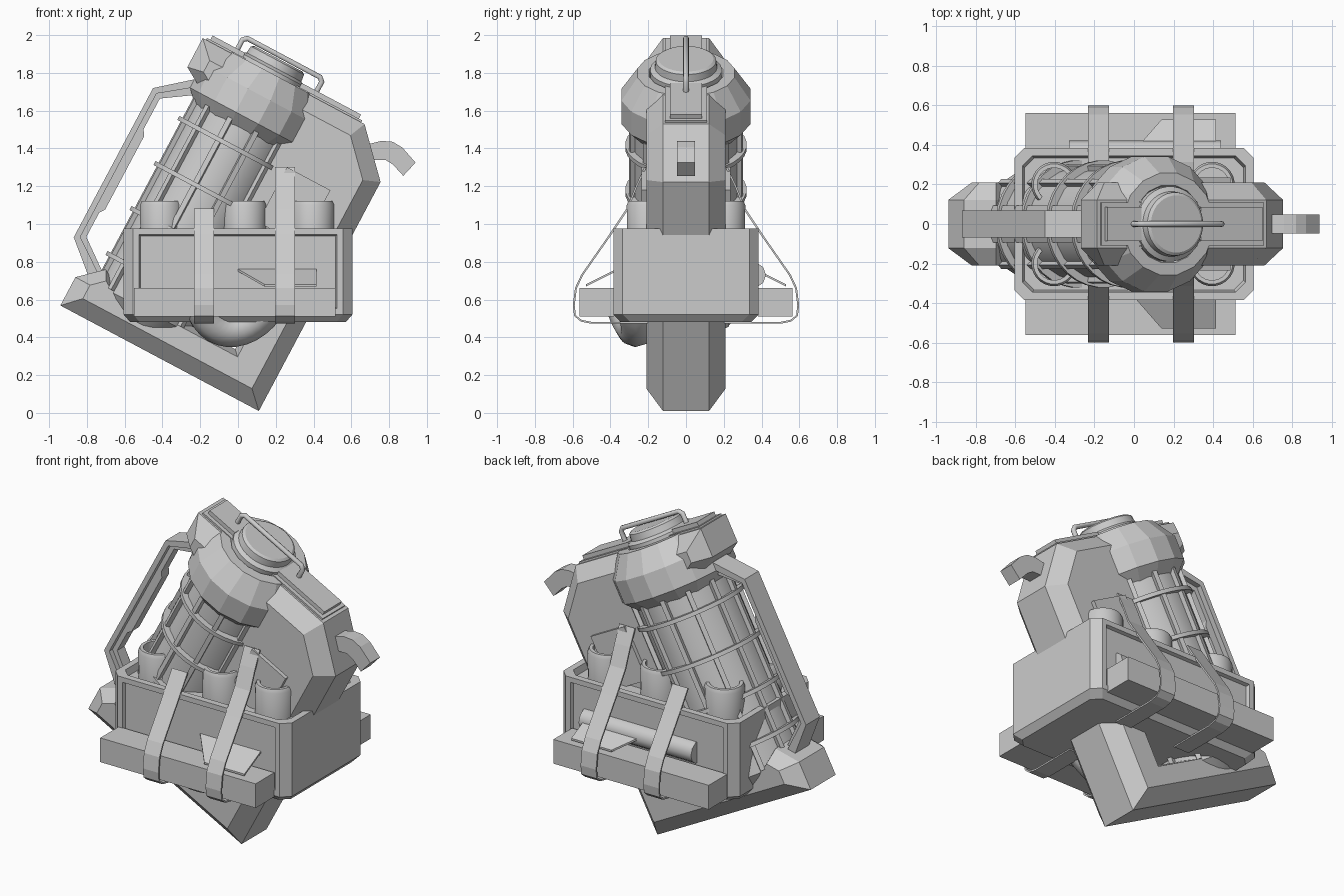
import bpy, bmesh, math
from mathutils import Matrix, Vector

if "Cube" in bpy.data.objects:
    bpy.data.objects.remove(bpy.data.objects["Cube"])

I = Matrix.Identity(4)
# Frame of the leaning pack: origin at the foot of the tank axis, tilted 28 degrees
T = Matrix.Translation((-0.582, 0, 0.378)) @ Matrix.Rotation(math.radians(28), 4, 'Y')


def finish(name, bm, M=I):
    bmesh.ops.recalc_face_normals(bm, faces=bm.faces)
    bm.transform(M)
    me = bpy.data.meshes.new(name)
    bm.to_mesh(me)
    bm.free()
    ob = bpy.data.objects.new(name, me)
    bpy.context.collection.objects.link(ob)
    return ob


def loft(rings):
    bm = bmesh.new()
    rows = [[bm.verts.new(p) for p in r] for r in rings]
    n = len(rows[0])
    for a, b in zip(rows, rows[1:]):
        for i in range(n):
            bm.faces.new((a[i], a[(i + 1) % n], b[(i + 1) % n], b[i]))
    bm.faces.new(rows[0])
    bm.faces.new(rows[-1])
    return bm


def lathe(name, prof, n, M=T, smooth=False):
    rings = [[(r * math.cos(math.tau * (i + .5) / n), r * math.sin(math.tau * (i + .5) / n), h)
              for i in range(n)] for r, h in prof]
    ob = finish(name, loft(rings), M)
    if smooth:
        bpy.context.view_layer.objects.active = ob
        ob.select_set(True)
        bpy.ops.object.shade_smooth_by_angle()
        ob.select_set(False)
    return ob


def prism(name, pts, half, M=T):
    return finish(name, loft([[(u, y, v) for u, v in pts] for y in (-half, half)]), M)


def box(name, x0, x1, y0, y1, z0, z1, M=I):
    return finish(name, loft([[(x0, y0, z), (x1, y0, z), (x1, y1, z), (x0, y1, z)]
                              for z in (z0, z1)]), M)


def inset(pts):
    """Move each edge of a counter-clockwise outline inwards by its own distance."""
    out = []
    for i, (u, v, d) in enumerate(pts):
        p, q = pts[i - 1], pts[(i + 1) % len(pts)]
        a = Vector((u - p[0], v - p[1])).normalized()
        b = Vector((q[0] - u, q[1] - v)).normalized()
        na, nb = Vector((-a.y, a.x)), Vector((-b.y, b.x))
        det = na.x * nb.y - na.y * nb.x
        out.append((u + (p[2] * nb.y - d * na.y) / det, v + (na.x * d - nb.x * p[2]) / det))
    return out


def rod(name, pts, r, M=I, smooth=True):
    cu = bpy.data.curves.new(name, 'CURVE')
    cu.dimensions = '3D'
    cu.bevel_depth, cu.bevel_resolution, cu.use_fill_caps = r, 3, True
    sp = cu.splines.new('POLY')
    sp.points.add(len(pts) - 1)
    for p, c in zip(sp.points, pts):
        p.co = (*(M @ Vector(c)), 1)
    ob = bpy.data.objects.new(name, cu)
    bpy.context.collection.objects.link(ob)
    return ob


# Pack frame: C-shaped outline (u, v, bevel of the edge that follows), chamfered rims
B = .088
outline = [(-.406, 0, B), (.784, 0, B), (.784, 1.373, B), (.565, 1.604, B), (-.405, 1.604, B),
           (-.405, 1.43, .06), (-.19, 1.30, .03), (-.1, .5, .03), (.52, .5, .03), (.52, .23, .03),
           (-.2, .23, .03), (-.283, .282, .06), (-.406, .17, B)]
mid, face = [(u, v) for u, v, d in outline], inset(outline)
finish("pack_frame", loft([[(u, y, v) for u, v in ring] for ring, y in
                           ((face, -.21), (mid, -.122), (mid, .122), (face, .21))]), T)
box("side_plate", .31, .57, -.235, .235, .88, 1.21, T)

# Tank with rings and ribs
lathe("tank", [(.2, .1), (.285, .19), (.285, 1.35)], 24, smooth=True)
for i, v in enumerate((.36, .63, .9, 1.17)):
    lathe(f"tank_ring_{i}", [(.28, v - .012), (.322, v - .012), (.322, v + .012), (.28, v + .012)], 32,
          smooth=True)
for i in range(12):
    box(f"tank_rib_{i}", .27, .308, -.014, .014, .2, 1.3,
        T @ Matrix.Rotation(math.tau * (i + .5) / 12, 4, 'Z'))

# Collar, lid and lid handle
lathe("collar", [(.28, 1.27), (.348, 1.34), (.348, 1.48), (.262, 1.61), (.2, 1.61), (.19, 1.59)], 16)
lathe("lid", [(.19, 1.57), (.19, 1.63), (.165, 1.645), (.16, 1.685), (.145, 1.695)], 32, smooth=True)
for n, a, b in (("rear", -.385, -.15), ("front", .15, .545)):
    box(f"top_plate_{n}", a, b, -.11, .11, 1.59, 1.615, T)
    box(f"top_plate_cap_{n}", a + .02, b - .02, -.085, .085, 1.61, 1.64, T)
rod("lid_handle", [(-.215, 0, 1.61), (-.215, 0, 1.695), (-.195, 0, 1.713), (.24, 0, 1.713),
                   (.26, 0, 1.695), (.26, 0, 1.61)], .015, T)

# Carrying handle
prism("carry_handle", [(-.3, 1.425), (-.513, 1.247), (-.513, .352), (-.34, .2),
                       (-.31, .245), (-.483, .37), (-.483, 1.23), (-.28, 1.385)], .068)
prism("carry_handle_inner", [(-.29, 1.40), (-.49, 1.235), (-.49, .365), (-.32, .22), (-.29, .26),
                             (-.455, .385), (-.455, .53), (-.435, .56), (-.435, 1.0), (-.455, 1.03),
                             (-.455, 1.215), (-.26, 1.345)], .036)

# Spout on the right
prism("spout", [(.68, 1.42), (.76, 1.44), (.82, 1.435), (.87, 1.405), (.94, 1.325), (.875, 1.255),
                (.82, 1.315), (.78, 1.34), (.68, 1.34)], .047, I)


# Crate: chamfered corners, recessed long sides, rim on top
def octo(x, y, z, c=.05):
    return [(-x + c, -y, z), (x - c, -y, z), (x, -y + c, z), (x, y - c, z),
            (x - c, y, z), (-x + c, y, z), (-x, y - c, z), (-x, -y + c, z)]


bm = loft([octo(.57, .345, .48), octo(.605, .385, .52), octo(.605, .385, .975),
           octo(.565, .345, .975), octo(.555, .335, .935)])
bm.normal_update()
sides = [f for f in bm.faces if abs(f.normal.y) > .99 and f.calc_area() > .3]
bmesh.ops.recalc_face_normals(bm, faces=bm.faces)
bmesh.ops.inset_individual(bm, faces=sides, thickness=.045, depth=0)
bmesh.ops.inset_individual(bm, faces=sides, thickness=.01, depth=-.02)
finish("crate", bm)

for side, s in (("front", -1), ("back", 1)):
    # Open cups standing in the crate
    for i, x in enumerate((-.405, .035, .395)):
        lathe(f"cup_{side}_{i}", [(.112, .9), (.115, 1.1), (.105, 1.122), (.085, 1.122), (.085, .98)], 24,
              Matrix.Translation((x, s * .2, 0)), True)
    # Beam held by the straps
    y0, y1 = sorted((s * .38, s * .563))
    box(f"beam_{side}", -.55, .515, y0, y1, .51, .66)
    # Straps
    path = [(.31, 1.08), (.40, .945), (.55, .73), (.583, .66), (.594, .57), (.588, .515), (.555, .488),
            (.5, .477), (.2, .477)]
    for n, x, top in (("short", -.18, []), ("long", .25, [(.215, 1.3), (.262, 1.2)])):
        bm = bmesh.new()
        rows = [[bm.verts.new((x + dx, s * y, z)) for dx in (-.053, .053)] for y, z in top + path]
        for a, b in zip(rows, rows[1:]):
            bm.faces.new((a[0], a[1], b[1], b[0]))
        ob = finish(f"strap_{n}_{side}", bm)
        md = ob.modifiers.new("thickness", 'SOLIDIFY')
        md.thickness, md.offset = .01, 0
    # Small slanted flap tucked under the long strap
    flap = [(0, .37, .755), (.14, .53, .675), (.415, .53, .675), (.415, .37, .755)]
    finish(f"flap_{side}", loft([[(x, s * y, z + h) for x, y, z in flap] for h in (-.006, .006)]))

# Roll in the back of the crate and hose hanging under its front
rod("bed_roll", [(-.33, .355, .73), (.44, .355, .73)], .068)
hose = [Vector(p) for p in ((-.2, -.34, .58), (-.16, -.29, .41), (.03, -.22, .38), (.16, -.28, .56))]
pts = []
for i in range(13):
    t = i / 12
    pts.append(sum((hose[k] * math.comb(3, k) * t ** k * (1 - t) ** (3 - k) for k in range(4)), Vector()))
rod("hose", pts, .09)
